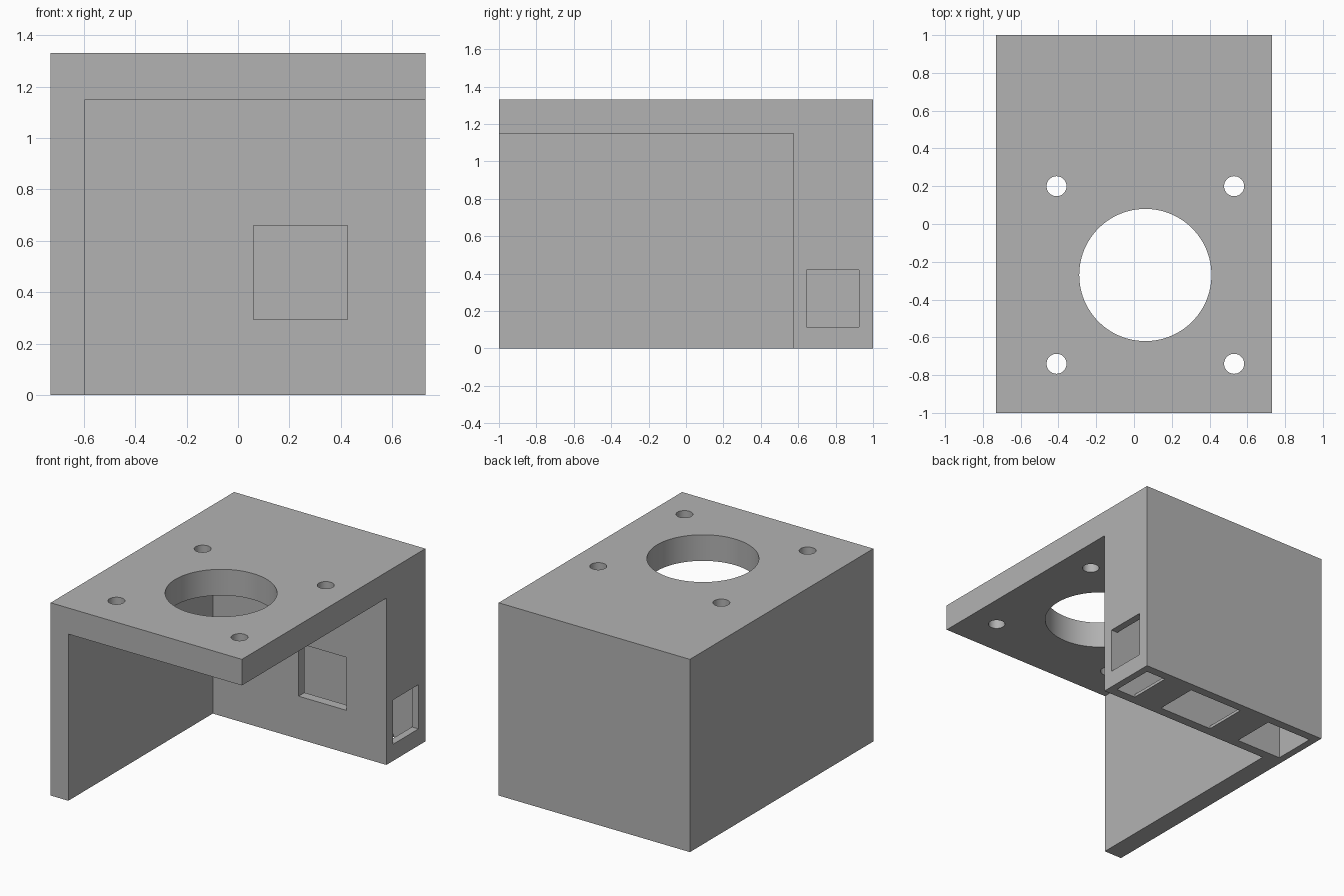
import bpy
import math

if "Cube" in bpy.data.objects:
    bpy.data.objects.remove(bpy.data.objects["Cube"], do_unlink=True)

# Single grey material
grey = bpy.data.materials.new("plain_grey")
grey.use_nodes = True
colour = (0.45, 0.45, 0.45, 1)
grey.diffuse_color = colour
grey.node_tree.nodes["Principled BSDF"].inputs["Base Color"].default_value = colour


def box(name, x, y, z):
    """Box from (min, max) ranges on each axis."""
    bpy.ops.mesh.primitive_cube_add(size=1, location=[sum(r) / 2 for r in (x, y, z)])
    obj = bpy.context.object
    obj.name = name
    obj.scale = [r[1] - r[0] for r in (x, y, z)]
    bpy.ops.object.transform_apply(location=True, rotation=False, scale=True)
    obj.data.materials.append(grey)
    return obj


def drill(name, x, y, radius, sides):
    """Vertical cylinder reaching through the top plate."""
    bpy.ops.mesh.primitive_cylinder_add(vertices=sides, radius=radius, depth=0.4,
                                        location=(x, y, 1.24))
    obj = bpy.context.object
    obj.name = name
    obj.data.materials.append(grey)
    return obj


def cut(target, cutter):
    """Subtract the cutter and discard it."""
    mod = target.modifiers.new("cut", "BOOLEAN")
    mod.operation = "DIFFERENCE"
    mod.solver = "EXACT"
    mod.object = cutter
    bpy.context.view_layer.objects.active = target
    bpy.ops.object.modifier_apply(modifier=mod.name)
    bpy.data.objects.remove(cutter, do_unlink=True)


# Bracket body: top plate, side wall and thick back wall
bracket = box("mounting_bracket", (-0.73, 0.73), (-1, 1), (0, 1.33))
cut(bracket, box("main_opening", (-0.595, 1), (-1.2, 0.575), (-0.2, 1.15)))

# Hollow inside the back wall
cut(bracket, box("wall_cavity", (-0.68, 0.68), (0.64, 0.94), (0.02, 1.15)))

# Windows into the cavity from the front and the open side
cut(bracket, box("front_window", (0.06, 0.425), (0.5, 0.7), (0.295, 0.66)))
cut(bracket, box("side_window", (0.6, 0.8), (0.645, 0.925), (0.115, 0.42)))

# Slots in the underside of the back wall
for low, high in ((-0.68, -0.335), (-0.1, 0.31), (0.53, 0.68)):
    cut(bracket, box("bottom_slot", (low, high), (0.64, 0.94), (-0.1, 0.1)))

# Central bore and four screw holes
cut(bracket, drill("central_bore", 0.06, -0.27, 0.35, 96))
for x in (-0.41, 0.53):
    for y in (-0.74, 0.2):
        cut(bracket, drill("screw_hole", x, y, 0.053, 48))

# Smooth bores with crisp edges
bpy.ops.object.select_all(action="DESELECT")
bracket.select_set(True)
bpy.context.view_layer.objects.active = bracket
bpy.ops.object.shade_smooth_by_angle(angle=math.radians(30))
